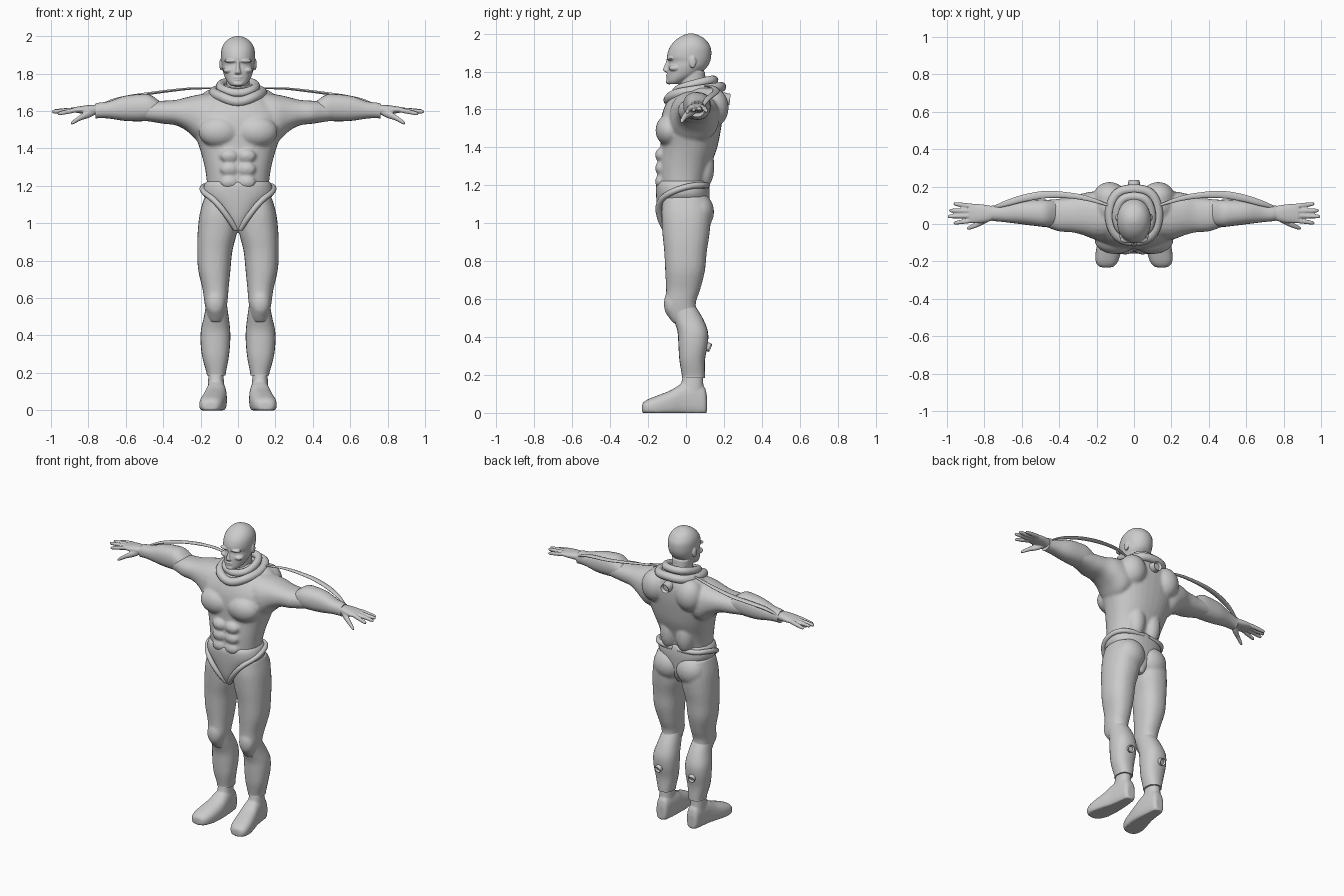
import bpy, bmesh, math
from mathutils import Matrix, Vector


def catmull(a, b, c, d, t):
    return 0.5 * (2 * b + (c - a) * t + (2 * a - 5 * b + 4 * c - d) * t * t
                  + (3 * b - a - 3 * c + d) * t ** 3)


def loft(bm, axis, rows, both=True, n=24, e=2.3, steps=4):
    """Smooth skin through boxes (position, a0, a1, b0, b1) along an axis."""
    fine = []
    for i in range(len(rows) - 1):
        q = [rows[max(i - 1, 0)], rows[i], rows[i + 1], rows[min(i + 2, len(rows) - 1)]]
        for k in range(steps):
            fine.append([catmull(*v, k / steps) for v in zip(*q)])
    fine.append(rows[-1])
    for s in ((1, -1) if both else (1,)):
        rings = []
        for p, a0, a1, b0, b1 in fine:
            ring = []
            for j in range(n):
                t = 2 * math.pi * j / n
                c, d = math.cos(t), math.sin(t)
                a = (a0 + a1) / 2 + (a1 - a0) / 2 * math.copysign(abs(c) ** (2 / e), c)
                b = (b0 + b1) / 2 + (b1 - b0) / 2 * math.copysign(abs(d) ** (2 / e), d)
                x, y, z = {'X': (p, a, b), 'Y': (a, p, b), 'Z': (a, b, p)}[axis]
                ring.append(bm.verts.new((s * x, y, max(z, 0.0))))
            rings.append(ring)
        for r0, r1 in zip(rings, rings[1:]):
            for j in range(n):
                bm.faces.new((r0[j], r0[(j + 1) % n], r1[(j + 1) % n], r1[j]))
        bm.faces.new(rings[0])
        bm.faces.new(rings[-1])


def blob(bm, c, r, both=True):
    for s in ((1, -1) if both else (1,)):
        m = Matrix.Translation((s * c[0], c[1], c[2])) @ Matrix.Diagonal((*r, 1))
        bmesh.ops.create_uvsphere(bm, u_segments=24, v_segments=14, radius=1, matrix=m)


def sym(*rows):
    """Rows (z, half width, front, back) to centred boxes."""
    return [(z, -w, w, f, b) for z, w, f, b in rows]


def part(name, build, voxel=None):
    bm = bmesh.new()
    build(bm)
    bmesh.ops.recalc_face_normals(bm, faces=bm.faces[:])
    me = bpy.data.meshes.new(name)
    bm.to_mesh(me)
    bm.free()
    ob = bpy.data.objects.new(name, me)
    bpy.context.collection.objects.link(ob)
    if voxel:
        r = ob.modifiers.new("blend", 'REMESH')
        r.mode = 'VOXEL'
        r.voxel_size = voxel
        r.use_smooth_shade = True
        s = ob.modifiers.new("soften", 'SMOOTH')
        s.factor, s.iterations = 0.5, 4
    return ob


def roll(name, pts, radius, cyclic):
    """Rounded cloth roll along a path."""
    cu = bpy.data.curves.new(name, 'CURVE')
    cu.dimensions = '3D'
    cu.bevel_depth, cu.bevel_resolution, cu.resolution_u = radius, 4, 6
    cu.use_fill_caps = True
    sp = cu.splines.new('NURBS')
    sp.points.add(len(pts) - 1)
    for p, co in zip(sp.points, pts):
        p.co = (*co, 1)
    sp.order_u, sp.use_cyclic_u, sp.use_endpoint_u = 3, cyclic, not cyclic
    ob = bpy.data.objects.new(name, cu)
    bpy.context.collection.objects.link(ob)


# Torso with chest, abdominal, back and upper arm muscles
def torso(bm):
    loft(bm, 'Z', sym((1.08, .165, -.13, .10), (1.2, .165, -.142, .105), (1.3, .178, -.143, .13),
                      (1.4, .205, -.135, .165), (1.5, .24, -.135, .185), (1.58, .25, -.125, .195),
                      (1.65, .2, -.095, .195), (1.7, .135, -.05, .18), (1.74, .085, -.01, .15)),
         both=False, n=36)
    loft(bm, 'X', [(.12, -.08, .17, 1.45, 1.70), (.2, -.085, .175, 1.43, 1.69),
                   (.27, -.06, .165, 1.49, 1.675), (.33, -.045, .145, 1.523, 1.66),
                   (.4, -.04, .135, 1.532, 1.655), (.46, -.02, .13, 1.542, 1.65),
                   (.52, 0, .125, 1.55, 1.65)])
    blob(bm, (.1, -.085, 1.49), (.112, .076, .085))
    for z in (1.22, 1.29, 1.36):
        blob(bm, (.047, -.135, z), (.048, .028, .036))
    blob(bm, (.13, .14, 1.61), (.09, .085, .105))
    blob(bm, (.1, .09, 1.67), (.1, .08, .052))
    blob(bm, (.06, .09, 1.3), (.06, .06, .12))


part("torso", torso, .009)


# Thighs, buttocks and knee pads
def thighs(bm):
    loft(bm, 'Z', [(1.14, .01, .18, -.12, .11), (1.05, .0, .205, -.13, .13),
                   (.95, .006, .216, -.125, .125), (.85, .03, .218, -.115, .11),
                   (.75, .04, .213, -.11, .1), (.65, .05, .19, -.105, .075),
                   (.58, .056, .18, -.108, .052), (.52, .065, .17, -.1, .06),
                   (.47, .075, .16, -.065, .07)])
    blob(bm, (.085, .065, 1.06), (.1, .083, .1))
    blob(bm, (.12, -.075, .575), (.052, .042, .075))


part("thighs", thighs, .009)


# Raised briefs and hip rolls
def briefs(bm):
    loft(bm, 'Z', sym((1.225, .168, -.146, .112), (1.2, .183, -.158, .122), (1.15, .186, -.158, .125),
                      (1.09, .14, -.153, .12), (1.02, .08, -.142, .11), (.96, .032, -.12, .08)),
         both=False, n=36)


part("briefs", briefs, .008)
for s in (1, -1):
    roll("hip_roll", [(s * x, y, z) for x, y, z in (
        (.02, .11, 1.2), (.13, .11, 1.2), (.19, .03, 1.2), (.19, -.07, 1.17),
        (.12, -.145, 1.12), (.05, -.145, 1.03), (.012, -.11, .97))], .016, False)


# Calf armour
part("calf_guards", lambda bm: loft(bm, 'Z', [
    (.57, .06, .17, -.09, .045), (.5, .05, .182, -.068, .088), (.43, .042, .198, -.045, .115),
    (.36, .042, .2, -.04, .115), (.28, .05, .19, -.035, .1), (.2, .065, .168, -.022, .1),
    (.185, .066, .168, -.022, .1)]))


# Feet with ankles
def feet(bm):
    loft(bm, 'Z', [(.06, .07, .165, -.05, .1), (.13, .073, .162, -.033, .093),
                   (.19, .078, .158, -.018, .09), (.24, .078, .158, -.018, .088)])
    loft(bm, 'Y', [(.11, .09, .14, .0, .09), (.095, .075, .155, -.02, .14),
                   (.04, .066, .165, -.025, .165), (-.02, .06, .175, -.025, .155),
                   (-.08, .06, .19, -.025, .12), (-.15, .07, .205, -.025, .092),
                   (-.2, .085, .205, -.015, .072), (-.225, .105, .19, -.005, .055),
                   (-.232, .125, .17, .005, .04)], e=2.5)


part("feet", feet, .006)

# Forearm gauntlets
part("gauntlets", lambda bm: loft(bm, 'X', [
    (.41, 0, .12, 1.57, 1.645), (.47, -.015, .13, 1.55, 1.687), (.53, -.01, .13, 1.545, 1.69),
    (.61, 0, .125, 1.548, 1.68), (.69, .01, .108, 1.56, 1.652), (.74, .015, .1, 1.562, 1.645),
    (.762, .018, .098, 1.56, 1.64)]))


# Hands with spread fingers and thumb
def hands(bm):
    loft(bm, 'X', [(.72, .03, .088, 1.575, 1.635), (.78, .012, .1, 1.583, 1.633),
                   (.83, .004, .107, 1.586, 1.628), (.88, .006, .108, 1.593, 1.62)])
    for y0, y1, tip, z1 in ((.02, .005, .965, 1.585), (.045, .04, .997, 1.596),
                            (.07, .072, .99, 1.6), (.095, .108, .965, 1.592)):
        rows = []
        for t, r in ((0, .013), (.35, .013), (.7, .0115), (.93, .0095), (1, .004)):
            x, y, z = .86 + (tip - .86) * t, y0 + (y1 - y0) * t, 1.607 + (z1 - 1.607) * t
            rows.append((x, y - r, y + r, z - r, z + r))
        loft(bm, 'X', rows, n=12)
    loft(bm, 'X', [(.765, .02, .06, 1.58, 1.62), (.8, .0, .04, 1.562, 1.605),
                   (.84, -.018, .013, 1.55, 1.582), (.88, -.031, -.009, 1.53, 1.553),
                   (.893, -.03, -.018, 1.527, 1.539)], n=14)


part("hands", hands, .0045)


# Bald head with stern face
def head(bm):
    loft(bm, 'Z', sym((1.733, .034, -.093, -.03), (1.75, .052, -.1, .0), (1.78, .07, -.1, .06),
                      (1.82, .083, -.098, .108), (1.85, .087, -.091, .126), (1.88, .091, -.1, .133),
                      (1.92, .09, -.09, .132), (1.95, .081, -.07, .118), (1.975, .063, -.043, .096),
                      (1.992, .038, -.012, .065), (2.0, .014, .012, .04)), both=False, n=36, e=2.1)
    loft(bm, 'Z', sym((1.62, .075, .0, .14), (1.7, .064, -.025, .115), (1.75, .062, -.03, .105),
                      (1.8, .065, -.02, .1)), both=False)
    loft(bm, 'Z', sym((1.796, .015, -.108, -.07), (1.805, .019, -.12, -.07), (1.82, .013, -.119, -.07),
                      (1.85, .009, -.106, -.07), (1.87, .01, -.102, -.07)), both=False, n=12)
    blob(bm, (.036, -.082, 1.868), (.038, .02, .01))
    blob(bm, (.05, -.058, 1.818), (.03, .034, .018))
    blob(bm, (0, -.094, 1.78), (.026, .012, .006), False)
    blob(bm, (0, -.093, 1.767), (.022, .012, .006), False)
    blob(bm, (0, -.09, 1.746), (.028, .016, .014), False)
    blob(bm, (.091, .035, 1.85), (.009, .019, .032))


part("head", head, .004)

# Folded collar
for name, pts, r in (
        ("inner_collar", ((0, -.055, 1.69), (.08, -.035, 1.71), (.1, .05, 1.735), (.07, .135, 1.755),
                          (0, .15, 1.755)), .024),
        ("outer_collar", ((0, -.1, 1.64), (.1, -.07, 1.68), (.14, .05, 1.7), (.1, .17, 1.715),
                          (0, .19, 1.72)), .027)):
    loop = list(pts) + [(-x, y, z) for x, y, z in reversed(pts[1:-1])]
    roll(name, loop, r, True)

# Crescent blades behind the arms
part("arm_blades", lambda bm: loft(bm, 'X', [
    (.13, .092, .104, 1.718, 1.727), (.25, .123, .15, 1.714, 1.726), (.36, .138, .17, 1.702, 1.716),
    (.47, .138, .177, 1.687, 1.702), (.58, .12, .16, 1.67, 1.686), (.68, .095, .128, 1.645, 1.662),
    (.76, .08, .092, 1.61, 1.62)], n=12, e=2))


# Jet nozzles on the back and calves
def nozzle(bm, c, d, r, h):
    rot = Vector(d).to_track_quat('Z', 'Y').to_matrix().to_4x4()
    m = Matrix.Translation(c) @ rot
    v = bmesh.ops.create_cone(bm, cap_ends=True, segments=24, radius1=r * 1.2, radius2=r, depth=h,
                              matrix=m)['verts']
    axis = (rot @ Vector((0, 0, 1))).normalized()
    bm.normal_update()
    cap = max((f for f in v[0].link_faces[:] + [f for w in v for f in w.link_faces]
               if len(f.verts) == 24), key=lambda f: f.calc_center_median().dot(axis))
    bmesh.ops.inset_region(bm, faces=[cap], thickness=r * .3)
    bmesh.ops.translate(bm, verts=cap.verts[:], vec=axis * -h * .3)


part("back_nozzle", lambda bm: nozzle(bm, (0, .205, 1.655), (0, 1, -.1), .03, .055))
part("calf_nozzles", lambda bm: [nozzle(bm, (s * .125, .11, .35), (s * .15, 1, -.4), .022, .04)
                                 for s in (1, -1)])

# Shading
meshes = [o for o in bpy.context.scene.objects if o.type == 'MESH']
for o in bpy.context.scene.objects:
    o.select_set(o.type == 'MESH')
bpy.context.view_layer.objects.active = meshes[0]
bpy.ops.object.shade_smooth_by_angle(angle=math.radians(40))
